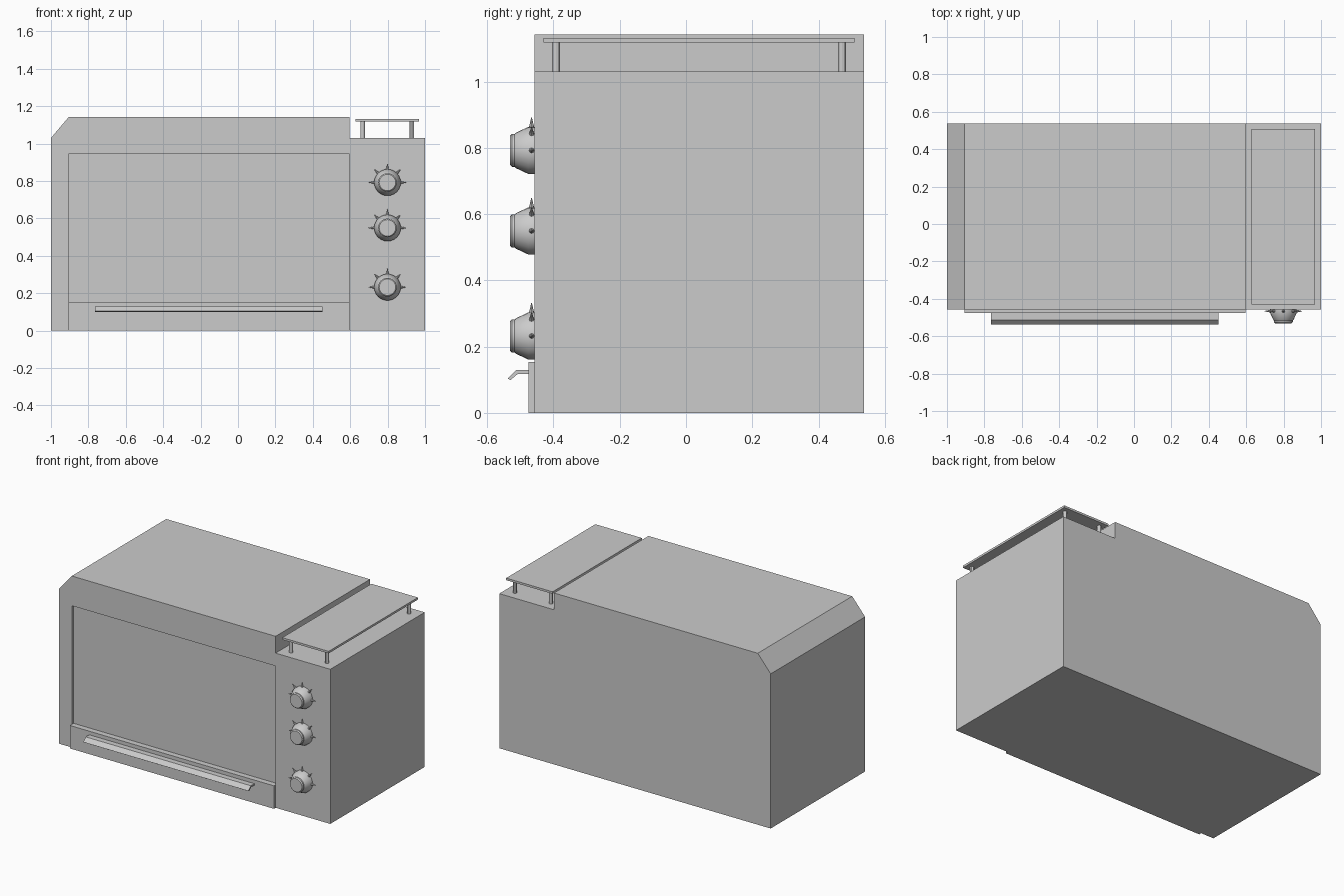
import bpy, bmesh, math
from mathutils import Matrix, Vector

if "Cube" in bpy.data.objects:
    bpy.data.objects.remove(bpy.data.objects["Cube"])

grey = bpy.data.materials.new("light grey")
grey.use_nodes = True
COLOUR = (0.6, 0.6, 0.6, 1)
grey.diffuse_color = COLOUR
grey.node_tree.nodes["Principled BSDF"].inputs["Base Color"].default_value = COLOUR

FRONT, BACK = -0.457, 0.537


def finish(name, bm, smooth=False):
    bmesh.ops.recalc_face_normals(bm, faces=bm.faces)
    mesh = bpy.data.meshes.new(name)
    bm.to_mesh(mesh)
    bm.free()
    mesh.materials.append(grey)
    obj = bpy.data.objects.new(name, mesh)
    bpy.context.collection.objects.link(obj)
    bpy.ops.object.select_all(action='DESELECT')
    obj.select_set(True)
    bpy.context.view_layer.objects.active = obj
    if smooth:
        bpy.ops.object.shade_smooth_by_angle(angle=math.radians(30))
    return obj


def prism(name, outline, axis, start, end):
    """Extrude an outline along x (points are y, z) or y (points are x, z)."""
    bm = bmesh.new()
    place = (lambda a, b: (start, a, b)) if axis == 'x' else (lambda a, b: (a, start, b))
    face = bm.faces.new([bm.verts.new(place(a, b)) for a, b in outline])
    geom = bmesh.ops.extrude_face_region(bm, geom=[face])["geom"]
    step = Vector((end - start, 0, 0)) if axis == 'x' else Vector((0, end - start, 0))
    bmesh.ops.translate(bm, vec=step, verts=[v for v in geom if isinstance(v, bmesh.types.BMVert)])
    return finish(name, bm)


def box(name, x0, x1, y0, y1, z0, z1):
    return prism(name, [(x0, z0), (x1, z0), (x1, z1), (x0, z1)], 'y', y0, y1)


# Casing with one bevelled corner and a lower deck over the controls
window = box("window_cutter", -0.905, 0.597, FRONT - 0.1, FRONT + 0.02, 0.1, 0.944)
window.hide_render = True
casing = prism("casing", [(-1, 0), (1, 0), (1, 1.03), (0.597, 1.03), (0.597, 1.142),
                          (-0.905, 1.142), (-1, 1.03)], 'y', FRONT, BACK)
cut = casing.modifiers.new("window recess", 'BOOLEAN')
cut.operation = 'DIFFERENCE'
cut.solver = 'EXACT'
cut.object = window
bpy.ops.object.modifier_apply(modifier=cut.name)
bpy.data.objects.remove(window)

# Lower door panel and its bent handle
box("door_panel", -0.905, 0.597, -0.475, FRONT + 0.02, 0, 0.153)
prism("door_handle", [(-0.474, 0.118), (-0.507, 0.118), (-0.53, 0.099), (-0.538, 0.104),
                      (-0.512, 0.129), (-0.474, 0.129)], 'x', -0.764, 0.453)

# Raised shelf on four thin legs
box("shelf", 0.627, 0.969, -0.43, 0.509, 1.117, 1.131)
for side, x in (("right", 0.666), ("left", 0.93)):
    for end, y in (("front", -0.392), ("back", 0.471)):
        bm = bmesh.new()
        bmesh.ops.create_cone(bm, cap_ends=True, segments=12, radius1=0.012, radius2=0.012,
                              depth=0.09, matrix=Matrix.Translation((x, y, 1.074)))
        finish(f"shelf_leg_{end}_{side}", bm, True)


# Knobs: a turned body with five pointed ticks round the upper half
def knob(name, x, z):
    bm = bmesh.new()
    profile = [(0, 0), (0.071, 0), (0.071, 0.019), (0.054, 0.055),
               (0.05, 0.06), (0.05, 0.068), (0.044, 0.074), (0, 0.074)]
    verts = [bm.verts.new((r, -d, 0)) for r, d in profile]
    edges = [bm.edges.new(pair) for pair in zip(verts, verts[1:])]
    bmesh.ops.spin(bm, geom=verts + edges, cent=(0, 0, 0), axis=(0, 1, 0),
                   angle=math.tau, steps=24)
    bmesh.ops.remove_doubles(bm, verts=bm.verts, dist=0.0005)
    for i in range(5):
        turn = Matrix.Rotation(math.radians(90 - 45 * i), 4, 'Y')
        bmesh.ops.create_cone(bm, cap_ends=True, segments=8, radius1=0.01, radius2=0.001, depth=0.04,
                              matrix=turn @ Matrix.Translation((0, -0.009, 0.08)))
    bmesh.ops.translate(bm, vec=(x, FRONT, z), verts=bm.verts)
    finish(name, bm, True)


for label, height in (("upper", 0.792), ("middle", 0.549), ("lower", 0.232)):
    knob(f"{label}_knob", 0.799, height)
